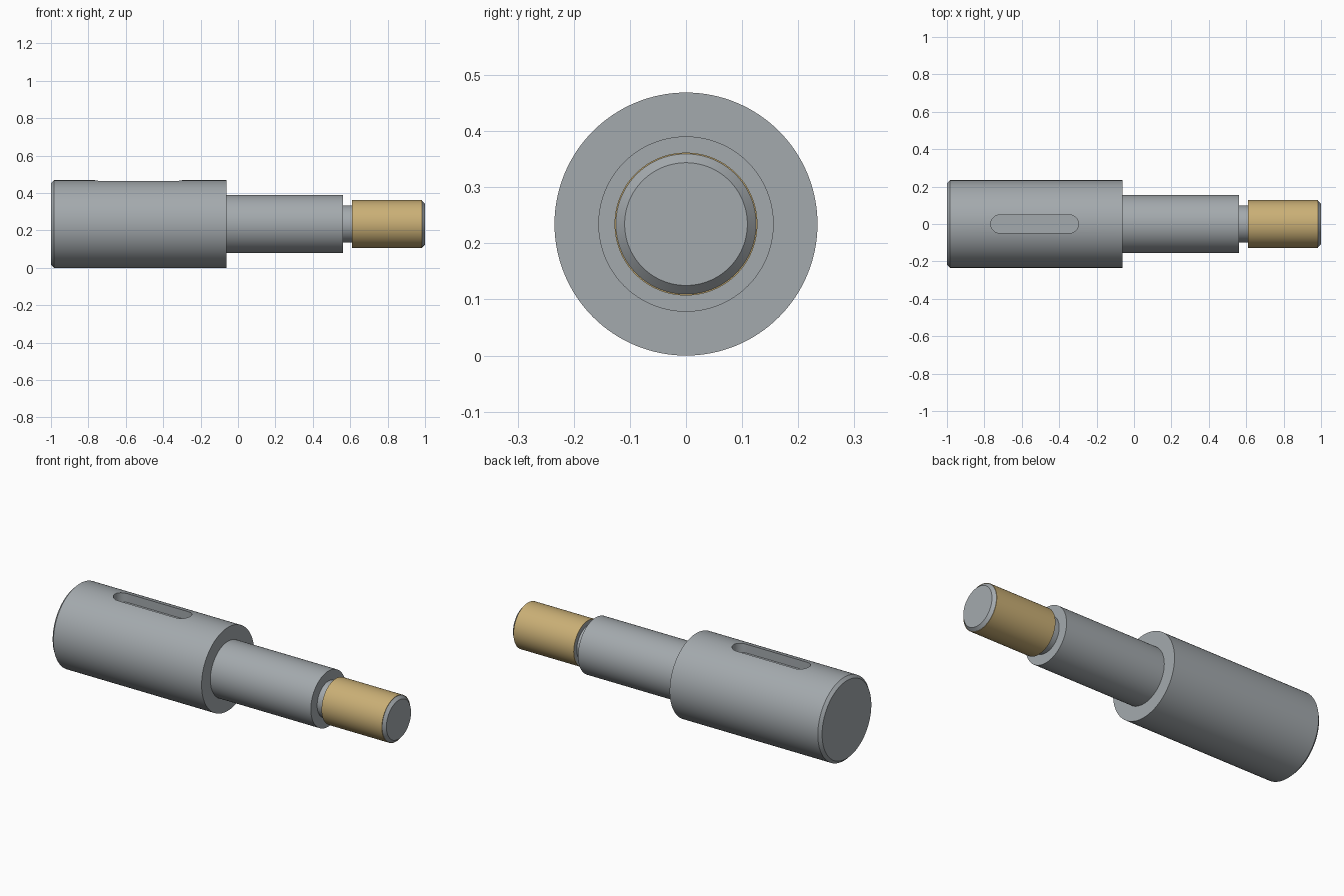
import bpy, bmesh, math

if "Cube" in bpy.data.objects:
    bpy.data.objects.remove(bpy.data.objects["Cube"])

U = 1 / 64          # one drawing unit
AXIS_Z = 15 * U     # shaft axis height
SEGMENTS = 128


def material(name, rgb):
    m = bpy.data.materials.new(name)
    m.diffuse_color = (*rgb, 1)
    m.use_nodes = True
    m.node_tree.nodes["Principled BSDF"].inputs["Base Color"].default_value = m.diffuse_color
    return m


def lathe(name, profile, mat, closed=False):
    """Spin (x, radius) points around the shaft axis."""
    bm = bmesh.new()
    rings = []
    for x, r in profile:
        rings.append([bm.verts.new((x, r * math.cos(2 * math.pi * i / SEGMENTS),
                                    AXIS_Z + r * math.sin(2 * math.pi * i / SEGMENTS)))
                      for i in range(SEGMENTS)])
    pairs = list(zip(rings, rings[1:])) + ([(rings[-1], rings[0])] if closed else [])
    for a, b in pairs:
        for i in range(SEGMENTS):
            j = (i + 1) % SEGMENTS
            bm.faces.new((a[i], a[j], b[j], b[i]))
    if not closed:
        bm.faces.new(rings[0])
        bm.faces.new(rings[-1])
    return finish(name, bm, mat)


def finish(name, bm, mat):
    bmesh.ops.recalc_face_normals(bm, faces=bm.faces)
    mesh = bpy.data.meshes.new(name)
    bm.to_mesh(mesh)
    bm.free()
    mesh.materials.append(mat)
    ob = bpy.data.objects.new(name, mesh)
    bpy.context.collection.objects.link(ob)
    return ob


def smooth(ob):
    bpy.ops.object.select_all(action='DESELECT')
    ob.select_set(True)
    bpy.context.view_layer.objects.active = ob
    bpy.ops.object.shade_smooth_by_angle(angle=math.radians(30))


steel = material("steel grey", (0.37, 0.40, 0.42))
brass = material("thread gold", (0.59, 0.43, 0.18))

# Stepped shaft with chamfered ends and an undercut before the thread
shaft = lathe("stepped_shaft", [
    (-1, 14 * U), (-1 + U, 15 * U), (-4 * U, 15 * U),
    (-4 * U, 10 * U), (36 * U, 10 * U),
    (36 * U, 6.4 * U), (39 * U, 6.4 * U),
    (39 * U, 8 * U), (1 - U, 8 * U), (1, 7 * U)], steel)

# Rounded-end keyway cutter
bm = bmesh.new()
half, x0, x1 = 3.1 * U, -49 * U, -19 * U
outline = []
for cx, start in ((x1 - half, -90), (x0 + half, 90)):
    for k in range(25):
        a = math.radians(start + 180 * k / 24)
        outline.append(bm.verts.new((cx + half * math.cos(a), half * math.sin(a),
                                     2 * AXIS_Z - 3.5 * U)))
face = bm.faces.new(outline)
top = bmesh.ops.extrude_face_region(bm, geom=[face])["geom"]
bmesh.ops.translate(bm, vec=(0, 0, 0.15),
                    verts=[v for v in top if isinstance(v, bmesh.types.BMVert)])
cutter = finish("keyway_cutter", bm, steel)
cutter.hide_render = True

# Cut the keyway into the thick end
cut = shaft.modifiers.new("keyway", 'BOOLEAN')
cut.operation, cut.solver, cut.object = 'DIFFERENCE', 'EXACT', cutter
bpy.context.view_layer.objects.active = shaft
bpy.ops.object.modifier_apply(modifier=cut.name)
bpy.data.objects.remove(cutter)

# Thin sleeve marking the threaded length
sleeve = lathe("thread_sleeve", [
    (39 * U, 7.8 * U), (39 * U, 8.15 * U),
    (1 - U, 8.15 * U), (1 - U, 7.8 * U)], brass, closed=True)

for ob in (shaft, sleeve):
    smooth(ob)
